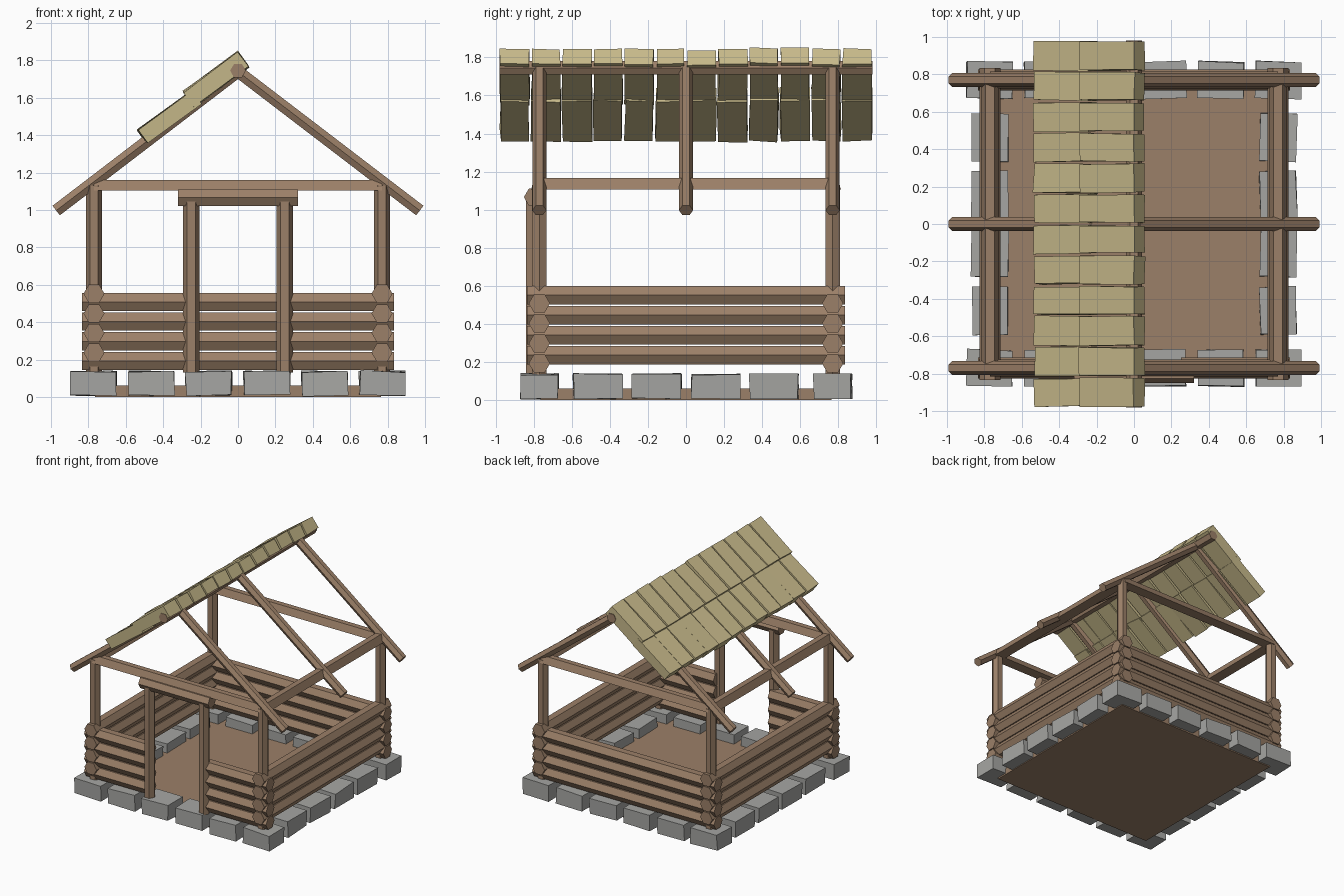
import bpy, bmesh, math, random
from mathutils import Vector, Matrix, Euler

random.seed(4)
cube = bpy.data.objects.get("Cube")
if cube:
    bpy.data.objects.remove(cube)


def material(name, rgb):
    m = bpy.data.materials.new(name)
    m.use_nodes = True
    m.diffuse_color = (*rgb, 1)
    m.node_tree.nodes["Principled BSDF"].inputs["Base Color"].default_value = (*rgb, 1)
    return m


WOOD = material("brown wood", (0.33, 0.215, 0.138))
STONE = material("grey stone", (0.38, 0.38, 0.365))
STRAW = material("pale straw", (0.57, 0.485, 0.255))


def finish(name, bm, mat):
    bmesh.ops.recalc_face_normals(bm, faces=bm.faces)
    mesh = bpy.data.meshes.new(name)
    bm.to_mesh(mesh)
    bm.free()
    mesh.materials.append(mat)
    ob = bpy.data.objects.new(name, mesh)
    bpy.context.collection.objects.link(ob)
    return ob


def log(name, a, b, r, half=False, tall=1.0):
    """Six-sided log from a to b; a half log keeps only its upper side."""
    a, b = Vector(a), Vector(b)
    d = (b - a).normalized()
    u = d.cross(Vector((0, 0, 1)))
    u = u.normalized() if u.length > 0.01 else Vector((1, 0, 0))
    v = u.cross(d)
    bm = bmesh.new()
    rings = []
    for p in (a, b):
        angles = [k * math.pi / 3 for k in range(4 if half else 6)]
        rings.append([bm.verts.new(p + u * r * math.cos(t) + v * r * tall * math.sin(t))
                      for t in angles])
    n = len(rings[0])
    for k in range(n):
        j = (k + 1) % n
        bm.faces.new((rings[0][k], rings[0][j], rings[1][j], rings[1][k]))
    bm.faces.new(rings[0])
    bm.faces.new(rings[1])
    return finish(name, bm, WOOD)


def block(name, centre, size, mat, rot=(0, 0, 0), wobble=0.0):
    """Box with slightly uneven corners."""
    bm = bmesh.new()
    bmesh.ops.create_cube(bm, size=1)
    for vert in bm.verts:
        vert.co = Vector([c * s + random.uniform(-wobble, wobble)
                          for c, s in zip(vert.co, size)])
    bm.transform(Matrix.Translation(centre) @ Euler(rot).to_matrix().to_4x4())
    return finish(name, bm, mat)


# Floor slab
block("floor", (0, 0, 0.031), (1.53, 1.53, 0.062), WOOD)

# Foundation stones around the edge
for side in (-1, 1):
    for i in range(6):
        at = (i - 2.5) * 0.309
        turn = (0, random.uniform(-0.03, 0.03), random.uniform(-0.03, 0.03))
        block("foundation_stone", (at, side * 0.77, 0.073), (0.245, 0.195, 0.128),
              STONE, turn, 0.004)
        if 0 < i < 5:
            block("foundation_stone", (side * 0.77, at, 0.073), (0.195, 0.255, 0.128),
                  STONE, turn, 0.004)

# Stacked wall logs, with a doorway gap in the front
C = 0.77
for i in range(4):
    low, high = 0.193 + i * 0.105, 0.237 + i * 0.105
    log("back_wall_log", (-0.835, C, low), (0.835, C, low), 0.056)
    for s in (-1, 1):
        log("front_wall_log", (s * 0.835, -C, low), (s * 0.25, -C, low), 0.056)
        log("side_wall_log", (s * C, -0.835, high), (s * C, 0.835, high), 0.056)

# Corner posts, tie beams and wall plates
for s in (-1, 1):
    for t in (-1, 1):
        log("corner_post", (s * C, t * C, 0.13), (s * C, t * C, 1.13), 0.044)
    log("tie_beam", (-C, s * C, 1.105), (C, s * C, 1.105), 0.045, True, 1.45)
    log("wall_plate", (s * C, -C, 1.105), (s * C, C, 1.105), 0.047, True, 1.5)

# Door frame
for s in (-1, 1):
    log("door_post", (s * 0.25, -0.8, 0.13), (s * 0.25, -0.8, 1.05), 0.045)
log("door_lintel", (-0.32, -0.8, 1.066), (0.32, -0.8, 1.066), 0.051)

# Rafters and ridge beam
for y in (-C, 0, C):
    for s in (-1, 1):
        log("rafter", (0, y, 1.74), (s * 0.972, y, 0.997), 0.037)
log("ridge_beam", (0, -0.98, 1.745), (0, 0.98, 1.745), 0.042)

# Two overlapping rows of straw bundles on the right slope
PITCH = math.radians(36)
for x, z, thick in ((-0.365, 1.498, 0.085), (-0.118, 1.7, 0.097)):
    for i in range(12):
        y = (i - 5.5) * 0.1635
        tilt = (random.uniform(-0.03, 0.03), -PITCH + random.uniform(-0.012, 0.012),
                random.uniform(-0.012, 0.012))
        block("straw_bundle", (x, y, z + random.uniform(-0.004, 0.004)),
              (0.36, random.uniform(0.145, 0.158), thick), STRAW, tilt, 0.004)
